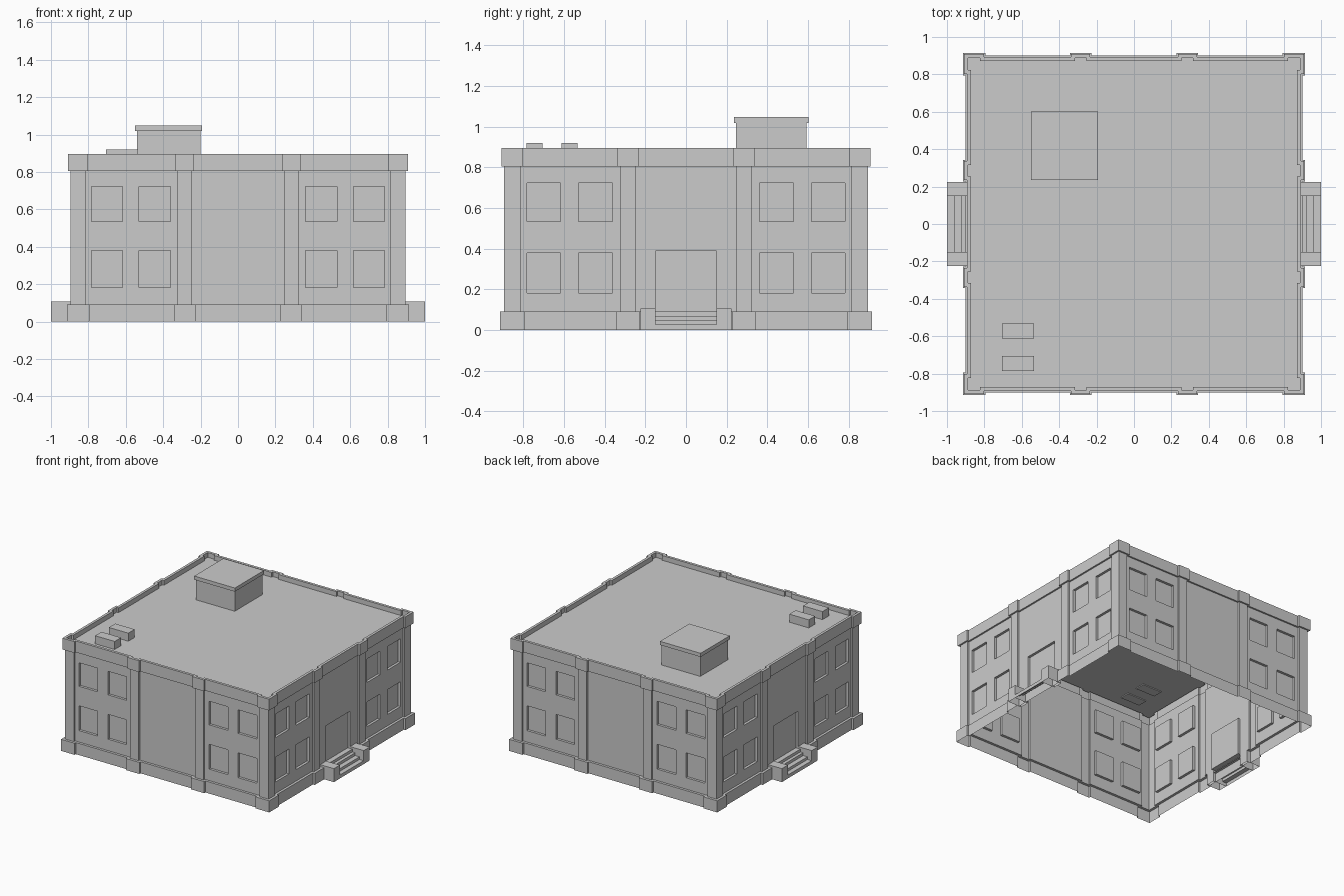
import bpy, bmesh
from math import pi
from mathutils import Matrix

if "Cube" in bpy.data.objects:
    bpy.data.objects.remove(bpy.data.objects["Cube"])

PIL, WALL = 0.895, 0.88             # pilaster and wall planes
BASE_Z, CORNICE_Z, TOP_Z, ROOF_Z = 0.092, 0.805, 0.895, 0.857


def finish(name, bm):
    bmesh.ops.remove_doubles(bm, verts=bm.verts, dist=1e-5)
    mesh = bpy.data.meshes.new(name)
    bm.to_mesh(mesh)
    bm.free()
    ob = bpy.data.objects.new(name, mesh)
    bpy.context.collection.objects.link(ob)
    return ob


def face(bm, pts, turn=0):
    rot = Matrix.Rotation(turn * pi / 2, 4, 'Z')
    bm.faces.new([bm.verts.new(rot @ Matrix.Translation(p).translation) for p in pts])


def side_outline(d):
    """(u, depth) along one facade, offset outward by d."""
    p, w, h = PIL + d, WALL + d, 0.038 + d
    right = [(0.285 - h, w), (0.285 - h, p), (0.285 + h, p), (0.285 + h, w),
             (0.815 - d, w), (0.815 - d, p), (p, p)]
    return [(-u, y) for u, y in reversed(right)] + right


def box(name, x0, x1, y0, y1, z0, z1):
    bm = bmesh.new()
    size = Matrix.Diagonal((x1 - x0, y1 - y0, z1 - z0, 1))
    mid = Matrix.Translation(((x0 + x1) / 2, (y0 + y1) / 2, (z0 + z1) / 2))
    bmesh.ops.create_cube(bm, size=1, matrix=mid @ size)
    return finish(name, bm)


def wall_panel(bm, turn, u0, u1, openings, recess=0.02):
    """Flat wall between pilasters with recessed openings (a, b, z0, z1)."""
    us = sorted({u0, u1, *(v for o in openings for v in o[:2])})
    zs = sorted({BASE_Z, CORNICE_Z, *(v for o in openings for v in o[2:])})

    def rect(a, b, c, e, y):
        return [(a, y, c), (b, y, c), (b, y, e), (a, y, e)]

    for a, b in zip(us, us[1:]):
        for c, e in zip(zs, zs[1:]):
            um, zm = (a + b) / 2, (c + e) / 2
            if not any(o[0] < um < o[1] and o[2] < zm < o[3] for o in openings):
                face(bm, rect(a, b, c, e, -WALL), turn)
    for o in openings:
        front, back = rect(*o, -WALL), rect(*o, -WALL + recess)
        face(bm, back, turn)
        for i in range(4):
            j = (i + 1) % 4
            face(bm, [front[i], front[j], back[j], back[i]], turn)


# Building shell: plinth, walls, cornice and parapet, open underneath
section = [(0.02, 0), (0.02, BASE_Z), (0, BASE_Z), (0, CORNICE_Z), (0.013, CORNICE_Z),
           (0.013, TOP_Z), (-0.008, TOP_Z), (-0.008, ROOF_Z)]
windows = [(s * c - 0.083, s * c + 0.083, z0, z1) for s in (-1, 1) for c in (0.445, 0.70)
           for z0, z1 in ((0.183, 0.38), (0.535, 0.722))]
door = (-0.15, 0.15, BASE_Z, 0.388)

bm = bmesh.new()
for turn in range(4):
    for (d0, z0), (d1, z1) in zip(section, section[1:]):
        lo, hi = side_outline(d0), side_outline(d1)
        for i in range(len(lo) - 1):
            is_panel = d0 == d1 == 0 and lo[i][1] == lo[i + 1][1] == WALL
            if is_panel:
                a, b = lo[i][0], lo[i + 1][0]
                holes = [o for o in windows if a < o[0] and o[1] < b]
                if a < 0 < b and turn % 2:
                    holes.append(door)
                wall_panel(bm, turn, a, b, holes)
            else:
                face(bm, [(lo[i][0], -lo[i][1], z0), (lo[i + 1][0], -lo[i + 1][1], z0),
                          (hi[i + 1][0], -hi[i + 1][1], z1), (hi[i][0], -hi[i][1], z1)], turn)
finish("building_shell", bm)

# Flat roof inside the parapet
bm = bmesh.new()
ring = []
for turn in range(4):
    rot = Matrix.Rotation(turn * pi / 2, 3, 'Z')
    for u, y in side_outline(-0.008)[:-1]:
        ring.append(bm.verts.new(rot @ Matrix.Translation((u, -y, ROOF_Z)).translation))
bm.faces.new(ring)
bmesh.ops.triangulate(bm, faces=bm.faces[:])
finish("roof", bm)

# Entrance steps and side blocks, left and right
steps = [(1.0, 0), (1.0, 0.027), (0.963, 0.027), (0.963, 0.048), (0.925, 0.048),
         (0.925, 0.07), (0.88, 0.07)]
for turn, label in ((1, "right"), (3, "left")):
    bm = bmesh.new()
    for (y0, z0), (y1, z1) in zip(steps, steps[1:]):
        face(bm, [(-0.15, -y0, z0), (0.15, -y0, z0), (0.15, -y1, z1), (-0.15, -y1, z1)], turn)
    for s in (-1, 1):                # open-bottomed blocks
        a, b = sorted((s * 0.15, s * 0.225))
        plan = [(a, -1.0), (b, -1.0), (b, -0.88), (a, -0.88)]
        for i in range(4):
            p, q = plan[i], plan[(i + 1) % 4]
            face(bm, [(*p, 0), (*q, 0), (*q, 0.107), (*p, 0.107)], turn)
        face(bm, [(*p, 0.107) for p in plan], turn)
    finish("entrance_steps_" + label, bm)

# Rooftop structures
box("roof_hut", -0.54, -0.2, 0.245, 0.592, 0.85, 1.018)
box("roof_hut_cap", -0.55, -0.193, 0.236, 0.602, 1.018, 1.047)
box("roof_unit_back", -0.706, -0.535, -0.613, -0.533, 0.85, 0.921)
box("roof_unit_front", -0.706, -0.535, -0.785, -0.705, 0.85, 0.921)
